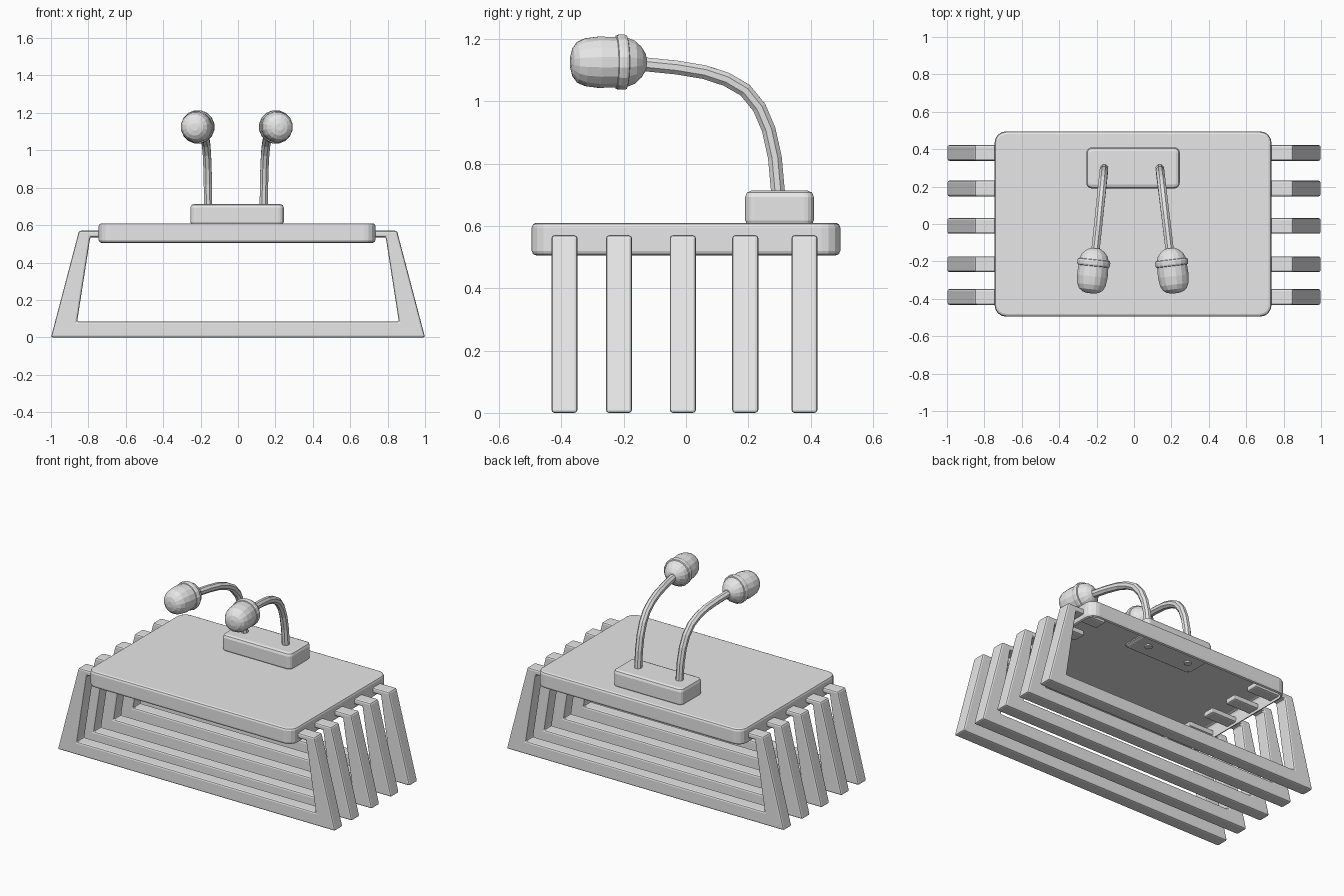
import bpy, bmesh, math
from mathutils import Vector

if "Cube" in bpy.data.objects:
    bpy.data.objects.remove(bpy.data.objects["Cube"], do_unlink=True)

grey = bpy.data.materials.new("plain_grey")
grey.use_nodes = True
grey.diffuse_color = (0.8, 0.8, 0.8, 1)
grey.node_tree.nodes["Principled BSDF"].inputs["Base Color"].default_value = (0.8, 0.8, 0.8, 1)


def finish(name, bm):
    bmesh.ops.recalc_face_normals(bm, faces=bm.faces)
    mesh = bpy.data.meshes.new(name)
    bm.to_mesh(mesh)
    bm.free()
    mesh.materials.append(grey)
    obj = bpy.data.objects.new(name, mesh)
    bpy.context.collection.objects.link(obj)
    return obj


def bevel(bm, edges, width, segments):
    bmesh.ops.bevel(bm, geom=edges, offset=width, segments=segments,
                    profile=0.5, affect='EDGES', clamp_overlap=True)


def rounded_box(low, high, corner, rim):
    """Box with rounded upright corners and softened top and bottom rims."""
    bm = bmesh.new()
    bmesh.ops.create_cube(bm, size=1)
    low, high = Vector(low), Vector(high)
    for v in bm.verts:
        v.co = (low + high) / 2 + v.co * (high - low)
    bevel(bm, [e for e in bm.edges
               if abs(e.verts[0].co.z - e.verts[1].co.z) > 0.01], corner, 4)
    bevel(bm, [e for e in bm.edges if abs(e.verts[0].co.z - e.verts[1].co.z) < 0.001
               and any(abs(f.normal.z) > 0.9 for f in e.link_faces)], rim, 2)
    return bm


def skin(bm, rings):
    """Join matching rings of points and cap both ends."""
    loops = [[bm.verts.new(p) for p in ring] for ring in rings]
    n = len(loops[0])
    for a, b in zip(loops, loops[1:]):
        for i in range(n):
            j = (i + 1) % n
            bm.faces.new((a[i], a[j], b[j], b[i]))
    bm.faces.new(loops[0])
    bm.faces.new(loops[-1])


def ring(centre, axis, radius, sides):
    u = axis.cross(Vector((1, 0, 0))).normalized()
    w = axis.cross(u).normalized()
    angles = [math.tau * (i + 0.5) / sides for i in range(sides)]
    return [centre + radius * (math.cos(a) * u + math.sin(a) * w) for a in angles]


# Table slab, hollow underneath
bm = rounded_box((-0.745, -0.495, 0.505), (0.735, 0.495, 0.61), 0.06, 0.015)
bm.normal_update()
under = min(bm.faces, key=lambda f: f.calc_center_median().z)
bmesh.ops.delete(bm, geom=[under], context='FACES')
slab = finish("table_slab", bm)

# Lamp base
finish("lamp_base", rounded_box((-0.255, 0.19, 0.598), (0.245, 0.41, 0.713), 0.03, 0.02))

# Five open frames that carry the slab
half = [(0.57, 0.535), (0.79, 0.535), (0.86, 0.085)]
outer = [(1, 0), (0.85, 0.57), (0.57, 0.57)]
outline = half + [(-x, z) for x, z in reversed(half)]
outline += [(-x, z) for x, z in reversed(outer)] + outer
for number, y in enumerate((-0.39, -0.215, -0.01, 0.19, 0.38), 1):
    bm = bmesh.new()
    face = bm.faces.new([bm.verts.new((x, y - 0.042, z)) for x, z in outline])
    side = bmesh.ops.extrude_face_region(bm, geom=[face])["geom"]
    for v in side:
        if isinstance(v, bmesh.types.BMVert):
            v.co.y += 0.084
    bmesh.ops.recalc_face_normals(bm, faces=bm.faces)
    bevel(bm, list(bm.edges), 0.01, 2)
    finish(f"leg_frame_{number}", bm)

# Bent arms and lamp heads
arm_path = [(0.295, 0.59), (0.295, 0.71), (0.285, 0.82), (0.265, 0.91), (0.235, 0.98),
            (0.19, 1.035), (0.13, 1.07), (0.06, 1.093), (-0.03, 1.108), (-0.15, 1.12)]
head_profile = [(0, 0.028), (0.014, 0.05), (0.035, 0.07), (0.06, 0.08), (0.062, 0.087),
                (0.07, 0.09), (0.086, 0.09), (0.094, 0.087), (0.096, 0.082), (0.15, 0.084),
                (0.195, 0.078), (0.22, 0.066), (0.235, 0.046), (0.242, 0.02)]
for label, foot, tip in (("right", -0.16, -0.207), ("left", 0.138, 0.192)):
    slope = (tip - foot) / 0.445
    points = [Vector((foot + slope * (0.295 - y), y, z)) for y, z in arm_path]
    rings = []
    for i, p in enumerate(points):
        axis = points[min(i + 1, len(points) - 1)] - points[max(i - 1, 0)]
        rings.append(ring(p, axis.normalized(), 0.024, 8))
    bm = bmesh.new()
    skin(bm, rings)
    finish(f"{label}_lamp_arm", bm)

    start = Vector((tip, -0.13, 1.125))
    axis = Vector((slope, -1, 0)).normalized()
    bm = bmesh.new()
    skin(bm, [ring(start + axis * d, axis, r, 16) for d, r in head_profile])
    finish(f"{label}_lamp_head", bm)
